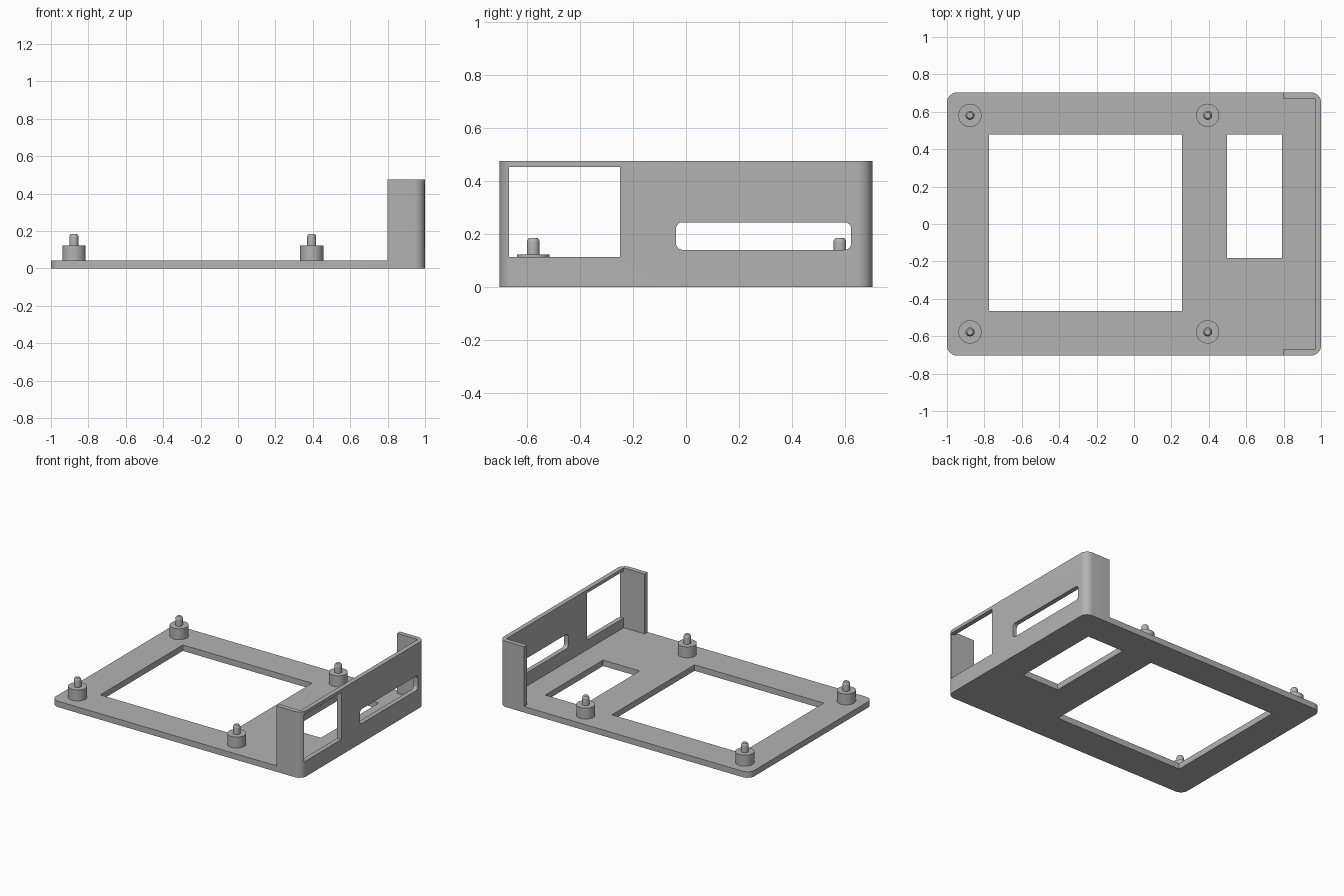
import bpy, bmesh, math
from mathutils import Vector, Matrix

cube = bpy.data.objects.get("Cube")
if cube:
    bpy.data.objects.remove(cube, do_unlink=True)

grey = bpy.data.materials.new("plain_grey")
grey.use_nodes = True
grey.diffuse_color = (0.45, 0.45, 0.45, 1)
grey.node_tree.nodes["Principled BSDF"].inputs["Base Color"].default_value = (0.45, 0.45, 0.45, 1)

HALF_X, HALF_Y = 1.0, 0.704      # outer footprint
IN_X, IN_Y = 0.967, 0.67         # inside faces of the end wall
WALL_X = 0.80                    # where the wall returns end
PLATE_Z, WALL_Z = 0.043, 0.475
CORNER = 0.055


def finish(obj, angle=35):
    """Assign the material and smooth the rounded areas only."""
    obj.data.materials.clear()
    obj.data.materials.append(grey)
    bpy.ops.object.select_all(action='DESELECT')
    obj.select_set(True)
    bpy.context.view_layer.objects.active = obj
    bpy.ops.object.shade_smooth_by_angle(angle=math.radians(angle))
    return obj


def link_mesh(name, bm):
    bmesh.ops.recalc_face_normals(bm, faces=bm.faces[:])
    mesh = bpy.data.meshes.new(name)
    bm.to_mesh(mesh)
    bm.free()
    obj = bpy.data.objects.new(name, mesh)
    bpy.context.scene.collection.objects.link(obj)
    return obj


def arc(cx, cy, r, start, steps=8):
    """Quarter circle, counter-clockwise from the start angle in degrees."""
    angles = [math.radians(start + 90 * i / steps) for i in range(steps + 1)]
    return [(cx + r * math.cos(a), cy + r * math.sin(a)) for a in angles]


def rounded_rect(x0, x1, y0, y1, r):
    return (arc(x1 - r, y1 - r, r, 0) + arc(x0 + r, y1 - r, r, 90)
            + arc(x0 + r, y0 + r, r, 180) + arc(x1 - r, y0 + r, r, 270))


def rect(x0, x1, y0, y1):
    return [(x0, y0), (x1, y0), (x1, y1), (x0, y1)]


def prism(name, outline, low, high, along_x=False):
    """Extrude an outline along z, or a (y, z) outline along x."""
    bm = bmesh.new()
    place = (lambda u, v: (low, u, v)) if along_x else (lambda u, v: (u, v, low))
    face = bm.faces.new([bm.verts.new(place(u, v)) for u, v in outline])
    ext = bmesh.ops.extrude_face_region(bm, geom=[face])
    verts = [g for g in ext["geom"] if isinstance(g, bmesh.types.BMVert)]
    d = high - low
    bmesh.ops.translate(bm, verts=verts, vec=(d, 0, 0) if along_x else (0, 0, d))
    return link_mesh(name, bm)


def cut(obj, cutter):
    """Subtract the cutter and remove it."""
    cutter.hide_render = True
    mod = obj.modifiers.new("cut", 'BOOLEAN')
    mod.operation = 'DIFFERENCE'
    mod.solver = 'EXACT'
    mod.object = cutter
    bpy.context.view_layer.objects.active = obj
    bpy.ops.object.modifier_apply(modifier=mod.name)
    bpy.data.objects.remove(cutter, do_unlink=True)


# Base plate, notched to fit inside the end wall
c = CORNER
plate_outline = ([(WALL_X, -HALF_Y), (WALL_X, -IN_Y), (IN_X, -IN_Y),
                  (IN_X, IN_Y), (WALL_X, IN_Y), (WALL_X, HALF_Y)]
                 + arc(-HALF_X + c, HALF_Y - c, c, 90)
                 + arc(-HALF_X + c, -HALF_Y + c, c, 180))
plate = prism("base_plate", plate_outline, 0, PLATE_Z)
cut(plate, prism("large_opening", rect(-0.775, 0.257, -0.465, 0.478), -0.1, 0.2))
cut(plate, prism("small_opening", rect(0.497, 0.79, -0.182, 0.478), -0.1, 0.2))
finish(plate)

# End wall with short returns on both sides
wall_outline = ([(WALL_X, -HALF_Y)]
                + arc(HALF_X - c, -HALF_Y + c, c, 270)
                + arc(HALF_X - c, HALF_Y - c, c, 0)
                + [(WALL_X, HALF_Y), (WALL_X, IN_Y), (IN_X, IN_Y),
                   (IN_X, -IN_Y), (WALL_X, -IN_Y)])
wall = prism("end_wall", wall_outline, 0, WALL_Z)
cut(wall, prism("port_window", rect(-0.6695, -0.249, 0.113, 0.452), 0.9, 1.1, True))
cut(wall, prism("port_slot", rounded_rect(-0.038, 0.624, 0.14, 0.244, 0.025), 0.9, 1.1, True))
finish(wall)

# Four standoffs, each a boss with a round-topped locating peg
PROFILE = [(0, PLATE_Z - 0.005), (0.062, PLATE_Z - 0.005), (0.062, 0.122),
           (0.024, 0.122), (0.024, 0.168), (0.0225, 0.177), (0.016, 0.185), (0, 0.185)]


def standoff(name, x, y):
    bm = bmesh.new()
    verts = [bm.verts.new((r, 0, z)) for r, z in PROFILE]
    edges = [bm.edges.new(pair) for pair in zip(verts, verts[1:])]
    bmesh.ops.spin(bm, geom=verts + edges, cent=(0, 0, 0), axis=(0, 0, 1),
                   angle=math.tau, steps=40, use_duplicate=False)
    bmesh.ops.remove_doubles(bm, verts=bm.verts[:], dist=1e-4)
    bmesh.ops.translate(bm, verts=bm.verts[:], vec=(x, y, 0))
    finish(link_mesh(name, bm))


for x, side in ((-0.877, "right"), (0.394, "left")):
    for y, end in ((-0.577, "front"), (0.581, "back")):
        standoff(f"standoff_{end}_{side}", x, y)
